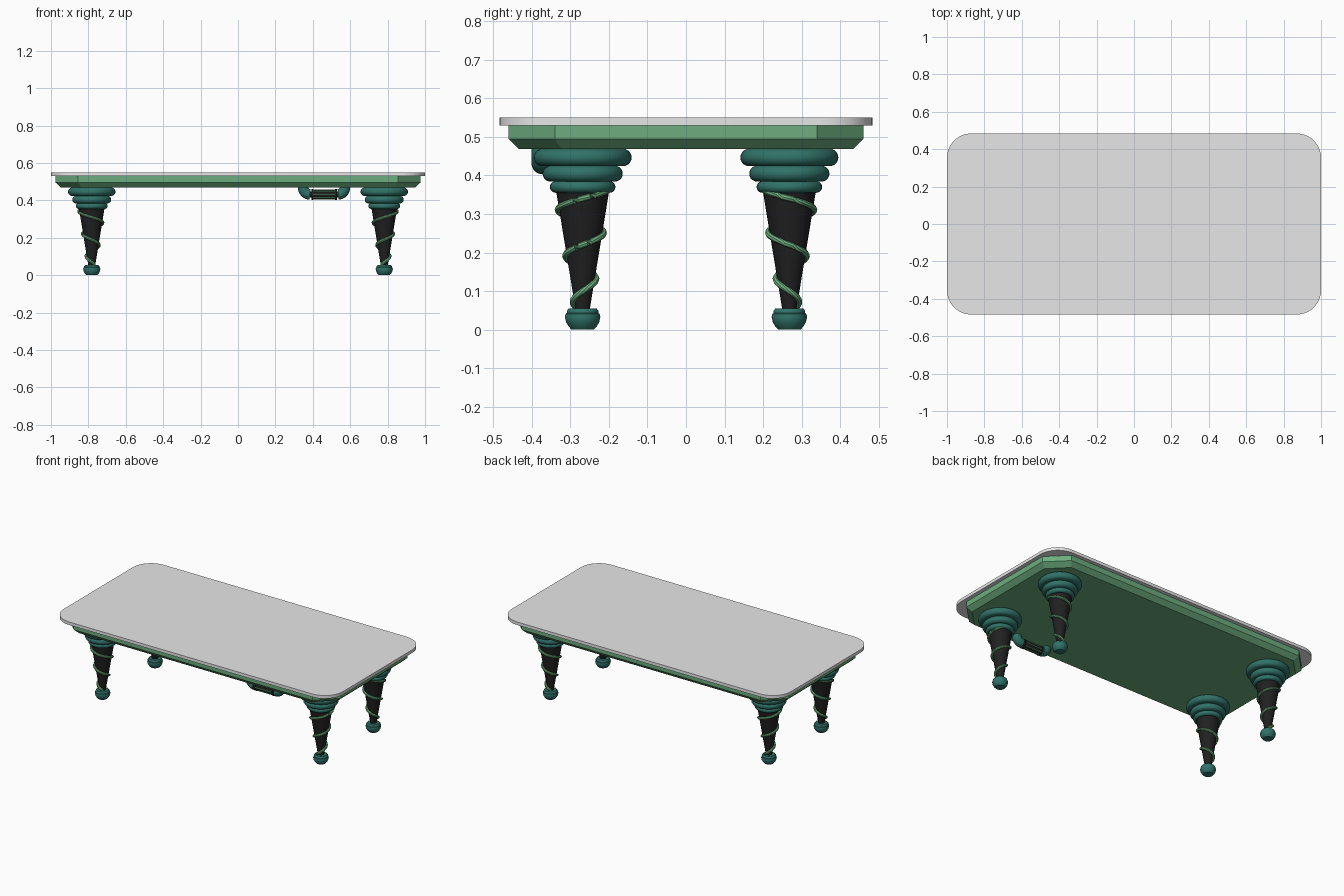
import bpy, bmesh, math
from mathutils import Vector, Matrix

cube = bpy.data.objects.get("Cube")
if cube:
    bpy.data.objects.remove(cube, do_unlink=True)


def material(name, rgb):
    m = bpy.data.materials.new(name)
    m.use_nodes = True
    m.diffuse_color = (*rgb, 1)
    m.node_tree.nodes["Principled BSDF"].inputs["Base Color"].default_value = (*rgb, 1)
    return m


GREY = material("pale grey", (0.8, 0.8, 0.8))
GREEN = material("leaf green", (0.15, 0.42, 0.21))
TEAL = material("dark teal", (0.03, 0.17, 0.14))
BLACK = material("soft black", (0.015, 0.015, 0.015))


def finish(name, bm, mat, smooth=True, angle=40):
    bmesh.ops.recalc_face_normals(bm, faces=bm.faces)
    me = bpy.data.meshes.new(name)
    bm.to_mesh(me)
    bm.free()
    ob = bpy.data.objects.new(name, me)
    bpy.context.collection.objects.link(ob)
    me.materials.append(mat)
    if smooth:
        bpy.ops.object.select_all(action='DESELECT')
        ob.select_set(True)
        bpy.context.view_layer.objects.active = ob
        bpy.ops.object.shade_smooth_by_angle(angle=math.radians(angle))
    return ob


def lathe(name, profile, place, mat, steps=32):
    """Spin (radius, height) points around z, then place the result."""
    bm = bmesh.new()
    vs = [bm.verts.new((r, 0, z)) for r, z in profile]
    es = [bm.edges.new(p) for p in zip(vs, vs[1:])]
    bmesh.ops.spin(bm, geom=vs + es, axis=(0, 0, 1), cent=(0, 0, 0),
                   angle=math.tau, steps=steps, use_duplicate=False)
    bmesh.ops.remove_doubles(bm, verts=bm.verts, dist=0.0002)
    bm.transform(place)
    return finish(name, bm, mat)


def tube(name, points, radius, mat, sides=8):
    """Sweep a circle along a path, with capped ends."""
    bm = bmesh.new()
    rings = []
    for i, p in enumerate(points):
        t = (points[min(i + 1, len(points) - 1)] - points[max(i - 1, 0)]).normalized()
        u = t.cross(Vector((0, 1, 0) if abs(t.y) < 0.9 else (0, 0, 1))).normalized()
        v = t.cross(u)
        rings.append([bm.verts.new(p + radius * (u * math.cos(a) + v * math.sin(a)))
                      for a in (math.tau * k / sides for k in range(sides))])
    for a, b in zip(rings, rings[1:]):
        for k in range(sides):
            n = (k + 1) % sides
            bm.faces.new((a[k], a[n], b[n], b[k]))
    bm.faces.new(rings[0])
    bm.faces.new(rings[-1])
    return finish(name, bm, mat)


def slab(name, layers, mat, smooth):
    """Stack outlines given as (half x, half y, corner size, z)."""
    bm = bmesh.new()
    steps = 10 if smooth else 1
    rings = []
    for hx, hy, c, z in layers:
        ring = []
        for q in range(4):
            sx, sy = ((1, 1), (-1, 1), (-1, -1), (1, -1))[q]
            for k in range(steps + 1):
                a = math.pi / 2 * (q + k / steps)
                ring.append(bm.verts.new((sx * (hx - c) + c * math.cos(a),
                                          sy * (hy - c) + c * math.sin(a), z)))
        rings.append(ring)
    for a, b in zip(rings, rings[1:]):
        for k in range(len(a)):
            n = (k + 1) % len(a)
            bm.faces.new((a[k], a[n], b[n], b[k]))
    bm.faces.new(rings[0])
    bm.faces.new(rings[-1])
    return finish(name, bm, mat, smooth)


# Table top and chamfered apron
slab("table_top", [(1, 0.484, 0.13, 0.53), (1, 0.484, 0.13, 0.55)], GREY, True)
slab("apron", [(0.945, 0.433, 0.11, 0.468), (0.975, 0.46, 0.12, 0.495),
               (0.975, 0.46, 0.12, 0.531)], GREEN, False)


def bulge(radius, low, high, inner, steps=10):
    """Rounded ring profile."""
    h = (high - low) / 2
    arc = [(radius - h + h * math.cos(a), low + h + h * math.sin(a))
           for a in (math.pi * (k / steps - 0.5) for k in range(steps + 1))]
    return [(inner, low)] + arc + [(inner, high)]


def cone_radius(z):
    return 0.018 + (z - 0.05) * 0.164


# Legs: stacked collars, tapered shaft, winding vine and round foot
FOOT = [(0, 0), (0.029, 0), (0.037, 0.009), (0.043, 0.02), (0.046, 0.033),
        (0.044, 0.041), (0.041, 0.043), (0.041, 0.049), (0.036, 0.055), (0, 0.055)]
for sx, side in ((1, "left"), (-1, "right")):
    for sy, end in ((-1, "front"), (1, "back")):
        tag = f"{end}_{side}_leg"
        spot = Matrix.Translation((sx * 0.782, sy * 0.268, 0))
        for n, (r, lo, hi) in enumerate(((0.127, 0.424, 0.469), (0.104, 0.384, 0.425),
                                         (0.085, 0.355, 0.385))):
            lathe(f"{tag}_collar_{n + 1}", bulge(r, lo, hi, 0.01), spot, TEAL)
        lathe(f"{tag}_shaft", [(0, 0.05), (cone_radius(0.05), 0.05),
                               (cone_radius(0.36), 0.36), (0, 0.36)], spot, BLACK)
        lathe(f"{tag}_foot", FOOT, spot, TEAL)
        path = []
        for k in range(81):
            z = 0.058 + 0.302 * k / 80
            a = -math.pi / 2 + math.tau * (z - 0.07) / 0.12
            r = cone_radius(z) + 0.004
            path.append(spot @ Vector((sx * r * math.cos(a), -sy * r * math.sin(a), z)))
        tube(f"{tag}_vine", path, 0.008, GREEN)

# Ribbed handle hung under the front edge between two elbows
HY, HZ = -0.372, 0.432
MID = 0.46
for s, side in ((-1, "right"), (1, "left")):
    bend = []
    for k in range(11):
        a = math.pi / 2 * k / 10
        bend.append(Vector((MID + s * (0.075 + 0.037 * math.sin(a)), HY,
                            0.47 - 0.038 * math.cos(a))))
    tube(f"handle_{side}_elbow", bend, 0.028, TEAL, 20)
    tube(f"handle_{side}_neck", [Vector((MID + s * x, HY, HZ)) for x in (0.05, 0.085)],
         0.016, BLACK, 16)
    tube(f"handle_{side}_end_ring", [Vector((MID + s * x, HY, HZ)) for x in (0.058, 0.068)],
         0.029, BLACK, 20)
tube("handle_grip", [Vector((MID + x, HY, HZ)) for x in (-0.06, 0.06)], 0.024, BLACK, 20)
for k in range(8):
    a = math.tau * k / 8
    y, z = HY + 0.024 * math.cos(a), HZ + 0.024 * math.sin(a)
    tube(f"handle_rib_{k + 1}", [Vector((MID + x, y, z)) for x in (-0.058, 0.058)],
         0.0035, GREEN, 8)
